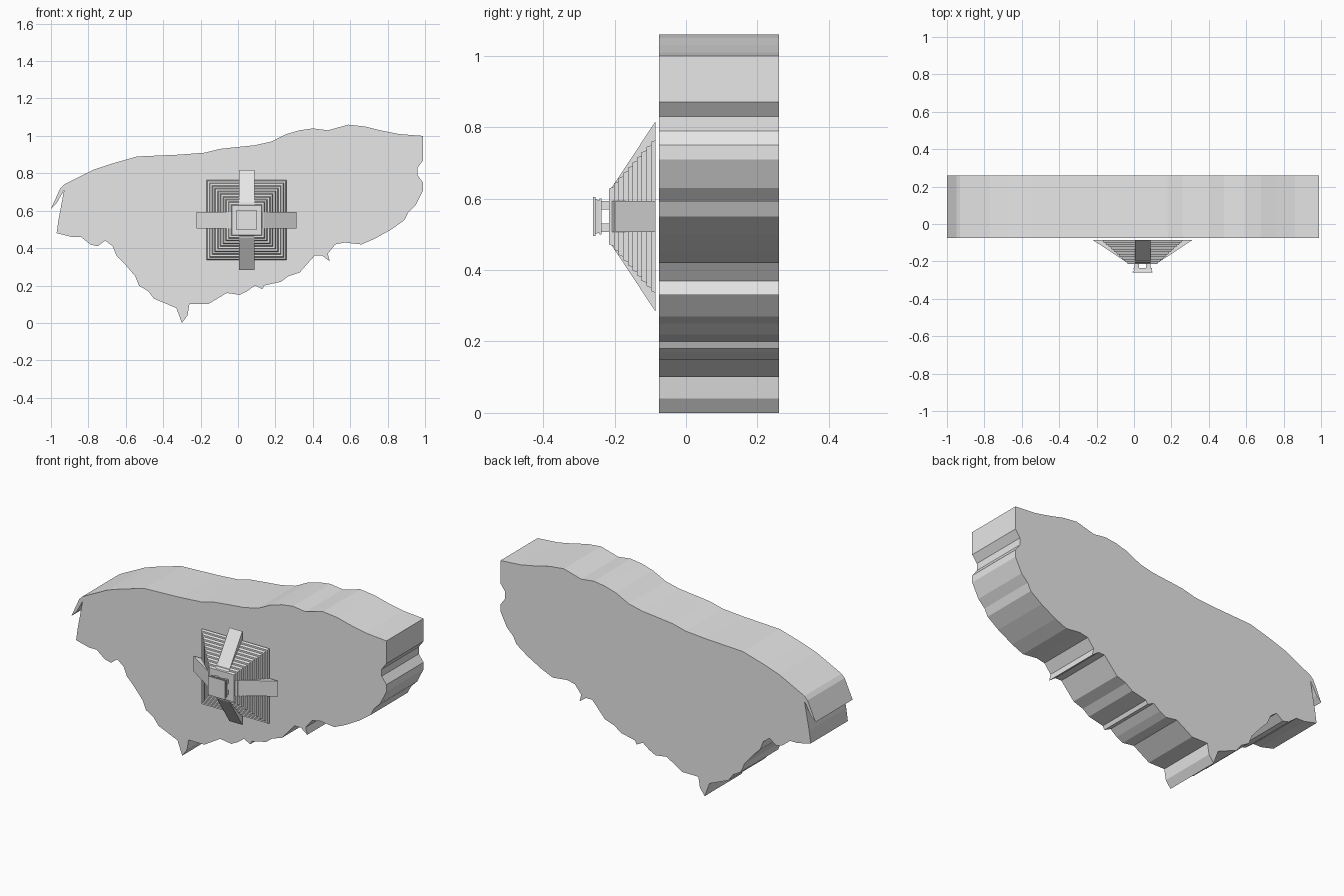
import bpy
import bmesh
import math
from mathutils import Matrix, Vector

default_cube = bpy.data.objects.get("Cube")
if default_cube:
    bpy.data.objects.remove(default_cube, do_unlink=True)

# One stone grey for everything
stone = bpy.data.materials.new("stone grey")
stone.use_nodes = True
stone.diffuse_color = (0.8, 0.8, 0.8, 1)
stone.node_tree.nodes["Principled BSDF"].inputs["Base Color"].default_value = stone.diffuse_color

CENTRE = Vector((0.046, 0, 0.55))   # axis of the pyramid on the slab front


def finish(bm, name):
    """Turn a bmesh into a flat shaded stone object."""
    bmesh.ops.recalc_face_normals(bm, faces=bm.faces)
    mesh = bpy.data.meshes.new(name)
    bm.to_mesh(mesh)
    bm.free()
    mesh.materials.append(stone)
    obj = bpy.data.objects.new(name, mesh)
    bpy.context.collection.objects.link(obj)
    return obj


def add_prism(bm, points, offset):
    """Extrude a closed outline by an offset vector."""
    face = bm.faces.new([bm.verts.new(p) for p in points])
    result = bmesh.ops.extrude_face_region(bm, geom=[face], use_keep_orig=True)
    moved = [v for v in result["geom"] if isinstance(v, bmesh.types.BMVert)]
    bmesh.ops.translate(bm, verts=moved, vec=offset)


def add_block(bm, half_back, half_front, y_back, y_front, shift=(0, 0)):
    """Square block around the pyramid axis, tapering from back to front."""
    rings = []
    for half, y in ((half_back, y_back), (half_front, y_front)):
        corners = ((-half, -half), (half, -half), (half, half), (-half, half))
        rings.append([bm.verts.new(CENTRE + Vector((x + shift[0], y, z + shift[1])))
                      for x, z in corners])
    back, front = rings
    bm.faces.new(back)
    bm.faces.new(front)
    for i in range(len(back)):
        j = (i + 1) % len(back)
        bm.faces.new((back[i], back[j], front[j], front[i]))


# Ragged land slab: outline in hundredths, clockwise from the left flap
outline = [
    (-100, 61), (-95, 72), (-93, 74), (-87, 77), (-81, 80), (-77, 82),
    (-68, 85), (-61, 87), (-54, 89), (-31, 90), (-18, 91), (-10, 93),
    (-1, 94), (9, 95), (18, 97), (26, 101), (33, 103), (40, 104), (48, 103),
    (59, 106), (68, 105), (76, 103), (86, 101), (99, 100), (99, 87),
    (96, 83), (96, 79), (99, 75), (99, 71), (95, 63), (91, 59), (89, 55),
    (82, 50), (73, 45), (66, 42), (57, 43), (52, 42), (48, 37), (49, 33),
    (45, 36), (41, 36), (33, 27), (27, 25), (23, 22), (14, 20), (13, 18),
    (9, 20), (5, 17), (1, 15), (-6, 16), (-16, 10), (-26, 10), (-27, 4),
    (-30, 0), (-33, 8), (-45, 13), (-48, 17), (-53, 20), (-55, 25),
    (-61, 32), (-65, 36), (-67, 41), (-71, 44), (-75, 41), (-79, 42),
    (-84, 46), (-89, 46), (-97, 48), (-96, 55), (-93, 71), (-97, 64),
]
SLAB_FRONT, SLAB_BACK = -0.075, 0.26
bm = bmesh.new()
add_prism(bm, [(x / 100, SLAB_FRONT, z / 100) for x, z in outline],
          (0, SLAB_BACK - SLAB_FRONT, 0))
finish(bm, "land_slab")

# Stepped pyramid: sloped tiers rising toward the front
BASE, TOP, TIERS = -0.085, -0.215, 10
rise = (TOP - BASE) / TIERS
bm = bmesh.new()
for i in range(TIERS):
    half = 0.214 - 0.0145 * i
    add_block(bm, half, half - 0.005, BASE + rise * i, BASE + rise * (i + 1))
finish(bm, "stepped_pyramid")

# Four stair ramps, one wedge turned around the pyramid axis
for i, side in enumerate(("right_hand", "upper", "left_hand", "lower")):
    width = 0.088 if i % 2 == 0 else 0.082
    bm = bmesh.new()
    profile = ((0.05, BASE), (0.267, BASE), (0.07, TOP), (0.05, TOP))
    add_prism(bm, [(r, y, -width / 2) for r, y in profile], (0, 0, width))
    turn = Matrix.Translation(CENTRE) @ Matrix.Rotation(-i * math.pi / 2, 4, "Y")
    bmesh.ops.transform(bm, matrix=turn, verts=bm.verts)
    finish(bm, side + "_stair_ramp")

# Temple: four corner piers carrying a rimmed roof
bm = bmesh.new()
for x in (-1, 1):
    for z in (-1, 1):
        add_block(bm, 0.012, 0.012, TOP, -0.238, (x * 0.031, z * 0.031))
finish(bm, "temple_piers")

bm = bmesh.new()
add_block(bm, 0.05, 0.05, -0.236, -0.242)
add_block(bm, 0.046, 0.048, -0.242, -0.254)
add_block(bm, 0.054, 0.054, -0.254, -0.26)
finish(bm, "temple_roof")
